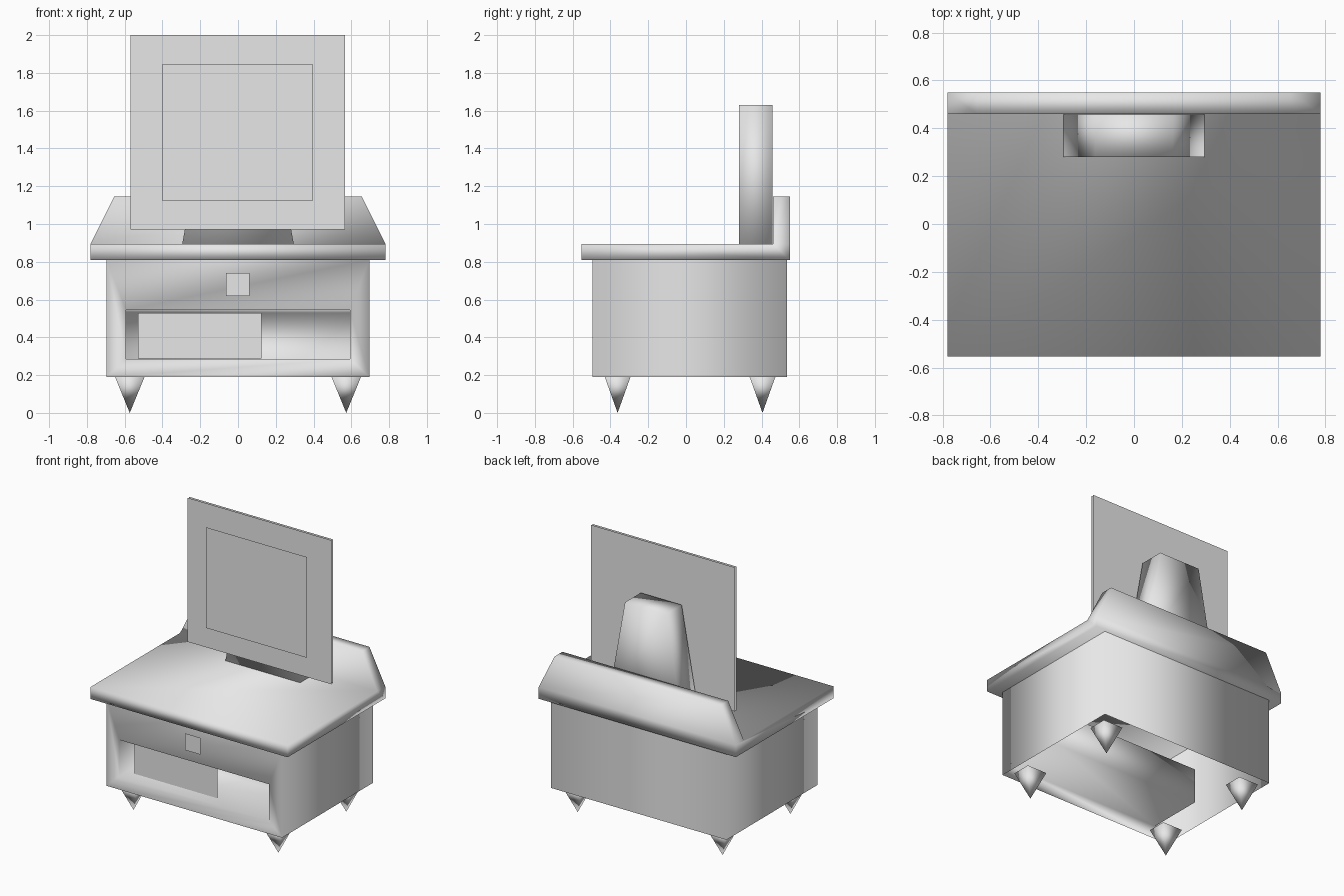
import bpy

cube = bpy.data.objects.get("Cube")
if cube:
    bpy.data.objects.remove(cube, do_unlink=True)

# One pale grey finish for the whole piece
grey = bpy.data.materials.new("pale_grey")
grey.use_nodes = True
grey.diffuse_color = (0.8, 0.8, 0.8, 1)
grey.node_tree.nodes["Principled BSDF"].inputs["Base Color"].default_value = (0.8, 0.8, 0.8, 1)


def build(name, verts, faces):
    """Smooth shaded mesh from points and faces."""
    mesh = bpy.data.meshes.new(name)
    mesh.from_pydata(verts, [], faces)
    mesh.materials.append(grey)
    mesh.shade_smooth()
    obj = bpy.data.objects.new(name, mesh)
    bpy.context.collection.objects.link(obj)
    return obj


def bridge(a, b, n=4):
    """Quads joining two rings of n points that start at a and b."""
    return [(a + i, a + (i + 1) % n, b + (i + 1) % n, b + i) for i in range(n)]


def ring(x, y0, y1, z):
    """Horizontal rectangle, counter-clockwise from the front right."""
    return [(-x, y0, z), (x, y0, z), (x, y1, z), (-x, y1, z)]


def upright(x0, x1, y, z0, z1):
    """Vertical rectangle, counter-clockwise as seen from the front."""
    return [(x0, y, z0), (x1, y, z0), (x1, y, z1), (x0, y, z1)]


def pane(name, x0, x1, y, z0, z1, facing_back=False):
    face = (3, 2, 1, 0) if facing_back else (0, 1, 2, 3)
    return build(name, upright(x0, x1, y, z0, z1), [face])


# Cabinet: open underneath, with a recessed compartment in the front
front, back = -0.495, 0.535
verts = (upright(-0.695, 0.695, front, 0.19, 0.81)
         + upright(-0.592, 0.592, front, 0.285, 0.545)
         + upright(-0.592, 0.592, -0.09, 0.285, 0.53)
         + upright(-0.695, 0.695, back, 0.19, 0.81))
faces = bridge(0, 4) + bridge(4, 8) + [(8, 9, 10, 11)]
faces += [(1, 13, 14, 2), (13, 12, 15, 14), (12, 0, 3, 15)]
build("cabinet", verts, faces)

# Drawer panel set inside the compartment, and the square pull
pane("drawer_panel", -0.53, 0.125, -0.41, 0.287, 0.53)
pane("drawer_pull", -0.063, 0.06, -0.51, 0.62, 0.74)

# Table top whose rear strip rises into a tapered backboard
verts = (ring(0.78, -0.553, 0.55, 0.81)
         + ring(0.78, -0.553, 0.46, 0.895)
         + [(0.78, 0.55, 0.895), (-0.78, 0.55, 0.895)]
         + ring(0.655, 0.46, 0.55, 1.145))
faces = [(3, 2, 1, 0), (0, 1, 5, 4), (4, 5, 6, 7),
         (1, 2, 8, 6, 5), (3, 0, 4, 7, 9), (2, 3, 9, 8),
         (7, 6, 11, 10), (6, 8, 12, 11), (8, 9, 13, 12),
         (9, 7, 10, 13), (10, 11, 12, 13)]
build("table_top", verts, faces)

# Tapered mirror support
verts = ring(0.295, 0.28, 0.458, 0.895) + ring(0.162, 0.28, 0.458, 1.63)
build("mirror_support", verts, bridge(0, 4) + [(3, 2, 1, 0), (4, 5, 6, 7)])

# Mirror: front and back sheets with the glass floating just ahead
pane("mirror_frame_front", -0.57, 0.567, 0.245, 0.97, 2.0)
pane("mirror_frame_back", -0.57, 0.567, 0.262, 0.97, 2.0, facing_back=True)
pane("mirror_glass", -0.402, 0.397, 0.215, 1.125, 1.845)

# Four pointed legs
for side, sx in (("right", -1), ("left", 1)):
    for end, y in (("front", -0.362), ("back", 0.405)):
        verts = ring(0.078, -0.068, 0.068, 0.19) + [(0, 0, 0)]
        faces = [((i + 1) % 4, i, 4) for i in range(4)] + [(0, 1, 2, 3)]
        leg = build(f"{end}_{side}_leg", verts, faces)
        leg.location = (sx * 0.573, y, 0)
